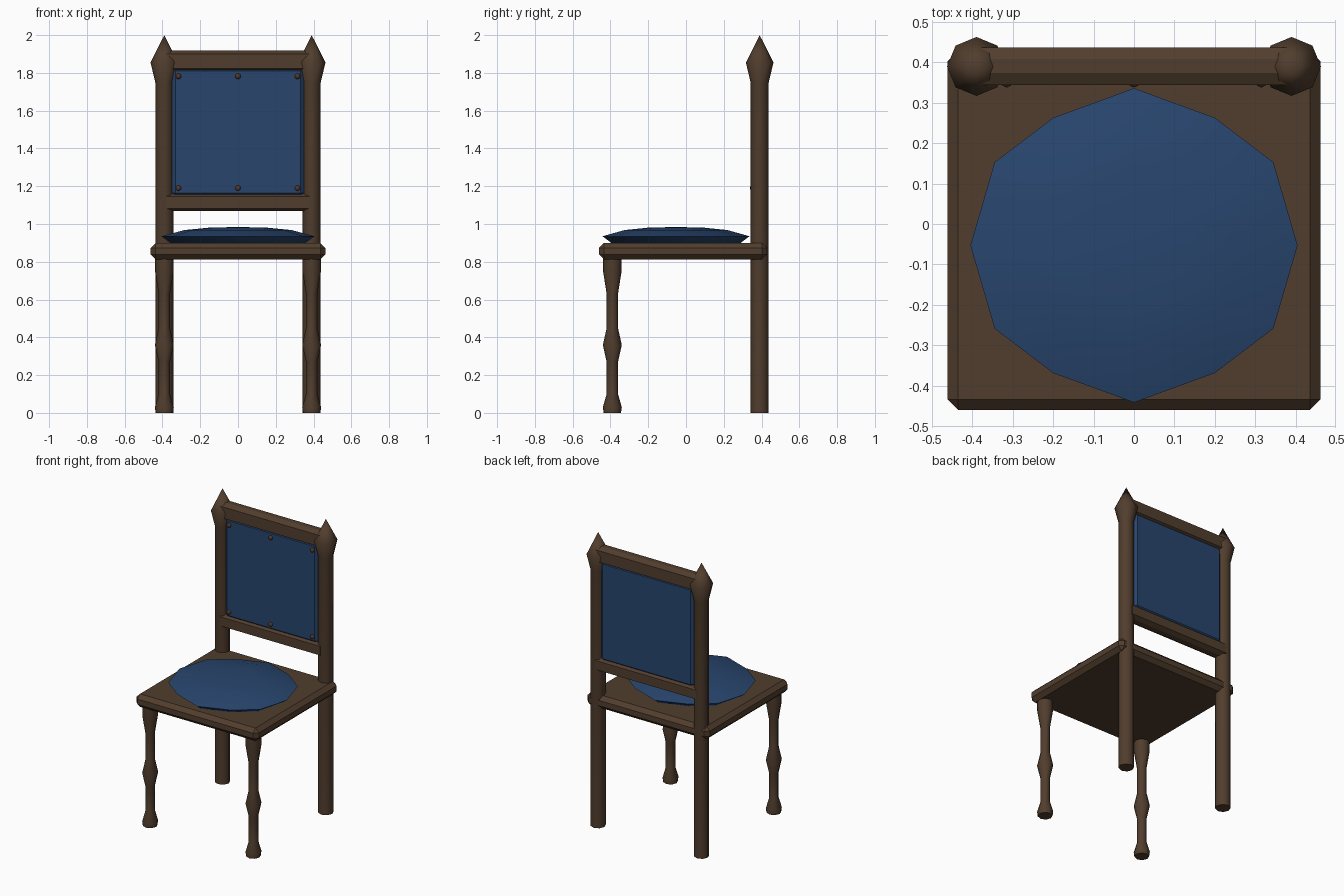
import bpy, bmesh, math
from mathutils import Vector

old = bpy.data.objects.get("Cube")
if old:
    bpy.data.objects.remove(old, do_unlink=True)


def material(name, rgb):
    m = bpy.data.materials.new(name)
    m.use_nodes = True
    m.diffuse_color = (*rgb, 1)
    bsdf = next(n for n in m.node_tree.nodes if n.type == 'BSDF_PRINCIPLED')
    bsdf.inputs["Base Color"].default_value = (*rgb, 1)
    bsdf.inputs["Roughness"].default_value = 0.8
    return m


WOOD = material("dark wood", (0.083, 0.048, 0.027))
CLOTH = material("blue cloth", (0.021, 0.060, 0.155))
STUD = material("reddish stud", (0.088, 0.039, 0.021))


def finish(name, bm, mat, smooth=None):
    bmesh.ops.recalc_face_normals(bm, faces=bm.faces[:])
    me = bpy.data.meshes.new(name)
    bm.to_mesh(me)
    bm.free()
    me.materials.append(mat)
    if smooth:
        me.polygons.foreach_set("use_smooth", [True] * len(me.polygons))
        me.set_sharp_from_angle(angle=math.radians(smooth))
    ob = bpy.data.objects.new(name, me)
    bpy.context.scene.collection.objects.link(ob)
    return ob


def stack(name, outline, profile, centre, mat, smooth):
    """Skin a unit outline scaled by each (radius, height); radius 0 makes a tip."""
    bm = bmesh.new()
    cx, cy = centre
    rings = []
    for r, z in profile:
        pts = outline if r else [(0, 0)]
        rings.append([bm.verts.new((cx + x * r, cy + y * r, z)) for x, y in pts])
    n = len(outline)
    for a, b in zip(rings, rings[1:]):
        for i in range(n):
            j = (i + 1) % n
            bm.faces.new((a[i], a[j], b[0]) if len(b) == 1 else (a[i], a[j], b[j], b[i]))
    for ring in (rings[0], rings[-1]):
        if len(ring) > 1:
            bm.faces.new(ring)
    return finish(name, bm, mat, smooth)


def box(name, lo, hi, chamfer, mat):
    """Box with chamfered edges."""
    lo, hi = Vector(lo), Vector(hi)
    bm = bmesh.new()
    bmesh.ops.create_cube(bm, size=1)
    for v in bm.verts:
        v.co = (lo + hi) / 2 + v.co * (hi - lo)
    bmesh.ops.bevel(bm, geom=bm.edges[:], offset=chamfer, segments=1,
                    affect='EDGES', profile=0.5)
    return finish(name, bm, mat)


def rail(name, z0, z1):
    """Crossbar with wide chamfers on its long edges."""
    bm = bmesh.new()
    section = [(0.344, z0 + 0.015), (0.374, z0), (0.408, z0), (0.437, z0 + 0.015),
               (0.437, z1 - 0.018), (0.408, z1), (0.374, z1), (0.344, z1 - 0.018)]
    face = bm.faces.new([bm.verts.new((-0.38, y, z)) for y, z in section])
    new = bmesh.ops.extrude_face_region(bm, geom=[face])["geom"]
    bmesh.ops.translate(bm, vec=(0.76, 0, 0),
                        verts=[g for g in new if isinstance(g, bmesh.types.BMVert)])
    return finish(name, bm, WOOD)


octagon = [(math.cos(i * math.pi / 4), math.sin(i * math.pi / 4)) for i in range(8)]

# Turned front legs and back posts with pointed finials
leg = [(0.046, 0), (0.05, 0.03), (0.03, 0.1), (0.03, 0.27), (0.05, 0.36),
       (0.03, 0.45), (0.03, 0.63), (0.049, 0.75), (0.049, 0.83)]
post = [(0.048, 0), (0.048, 1.75), (0.073, 1.855), (0, 2.0)]
for side, x in (("left", 0.39), ("right", -0.39)):
    stack(f"front_leg_{side}", octagon, leg, (x, -0.39), WOOD, 60)
    stack(f"back_post_{side}", octagon, post, (x, 0.39), WOOD, 60)

# Seat board
box("seat", (-0.462, -0.46, 0.812), (0.462, 0.428, 0.9), 0.026, WOOD)

# Twelve-sided seat cushion
quarter = [(0.405, 0), (0.345, 0.206), (0.2, 0.316), (0, 0.389)]
half = quarter + [(-x, y) for x, y in quarter[-2::-1]]
outline = half + [(-x, -y) for x, y in half[1:-1]]
stack("cushion", outline,
      [(0.87, 0.897), (1, 0.935), (0.7, 0.968), (0.37, 0.981), (0, 0.984)],
      (0, -0.053), CLOTH, 70)

# Back frame and padded panel
rail("top_rail", 1.808, 1.918)
rail("lower_rail", 1.068, 1.163)
box("back_panel", (-0.352, 0.353, 1.145), (0.352, 0.427, 1.83), 0.02, CLOTH)

# Upholstery studs
for z in (1.19, 1.782):
    for x in (-0.315, 0, 0.315):
        bm = bmesh.new()
        bmesh.ops.create_uvsphere(bm, u_segments=8, v_segments=6, radius=0.015)
        bmesh.ops.translate(bm, vec=(x, 0.353, z), verts=bm.verts[:])
        finish("stud", bm, STUD, 60)
